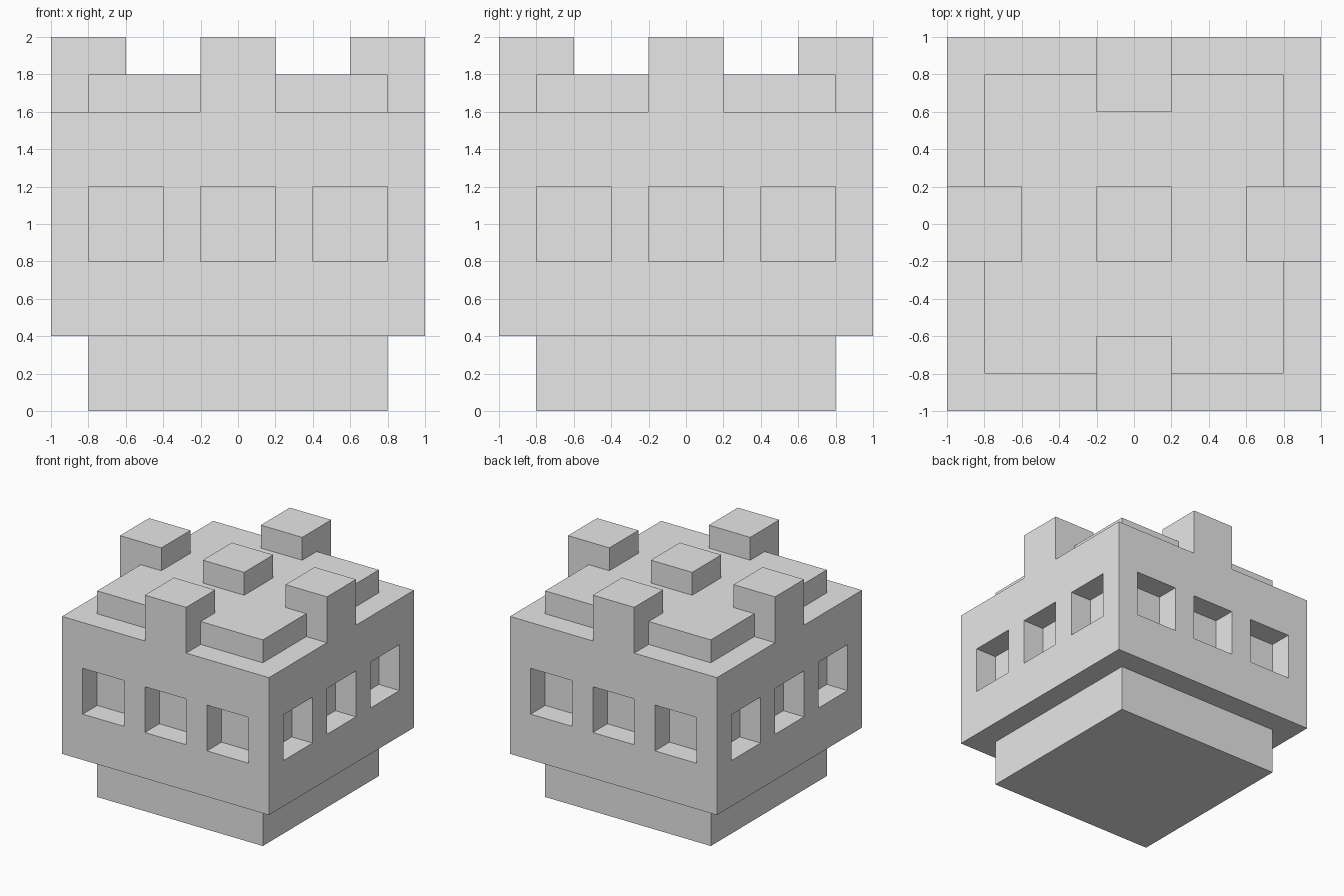
import bpy
import bmesh
from mathutils import Matrix, Vector

cube = bpy.data.objects.get("Cube")
if cube:
    bpy.data.objects.remove(cube, do_unlink=True)

stone = bpy.data.materials.new("light_grey_stone")
stone.use_nodes = True
GREY = (0.8, 0.8, 0.8, 1.0)
stone.diffuse_color = GREY
stone.node_tree.nodes["Principled BSDF"].inputs["Base Color"].default_value = GREY


def box_mesh(half, z0, z1, x=0.0, y=0.0):
    """Square block of the given half width between two heights."""
    bm = bmesh.new()
    place = Matrix.Translation((x, y, (z0 + z1) / 2))
    bmesh.ops.create_cube(bm, size=1, matrix=place @ Matrix.Diagonal((2 * half, 2 * half, z1 - z0, 1)))
    return bm


def add_object(name, bm):
    mesh = bpy.data.meshes.new(name)
    bm.to_mesh(mesh)
    bm.free()
    mesh.materials.append(stone)
    obj = bpy.data.objects.new(name, mesh)
    bpy.context.collection.objects.link(obj)
    return obj


def cut(bm, axis, value):
    normal = Vector((0, 0, 0))
    normal[axis] = 1
    bmesh.ops.bisect_plane(bm, geom=bm.verts[:] + bm.edges[:] + bm.faces[:],
                           plane_co=normal * value, plane_no=normal)


# Base
add_object("base", box_mesh(0.8, 0.0, 0.4))

# Main body, with three square recesses on each wall
body = box_mesh(1.0, 0.4, 1.6)
for centre in (-0.6, 0.0, 0.6):
    for edge in (centre - 0.2, centre + 0.2):
        cut(body, 0, edge)
        cut(body, 1, edge)
for height in (0.8, 1.2):
    cut(body, 2, height)


def is_window(face):
    c = face.calc_center_median()
    if abs(face.normal.z) > 0.5 or abs(c.z - 1.0) > 0.1:
        return False
    along = c.y if abs(face.normal.x) > 0.5 else c.x
    return any(abs(along - w) < 0.05 for w in (-0.6, 0.0, 0.6))


body.normal_update()
windows = [f for f in body.faces if is_window(f)]
pockets = bmesh.ops.extrude_discrete_faces(body, faces=windows)["faces"]
for face in pockets:
    face.normal_update()
    bmesh.ops.translate(body, verts=face.verts[:], vec=face.normal * -0.2)
body.normal_update()
add_object("body", body)

# Raised roof slab and its centre block
add_object("roof_slab", box_mesh(0.8, 1.6, 1.8))
add_object("roof_centre_block", box_mesh(0.2, 1.8, 2.0))

# One battlement in the middle of each wall
for side, x, y in (("front", 0, -0.8), ("back", 0, 0.8), ("left", 0.8, 0), ("right", -0.8, 0)):
    add_object(side + "_battlement", box_mesh(0.2, 1.6, 2.0, x, y))
